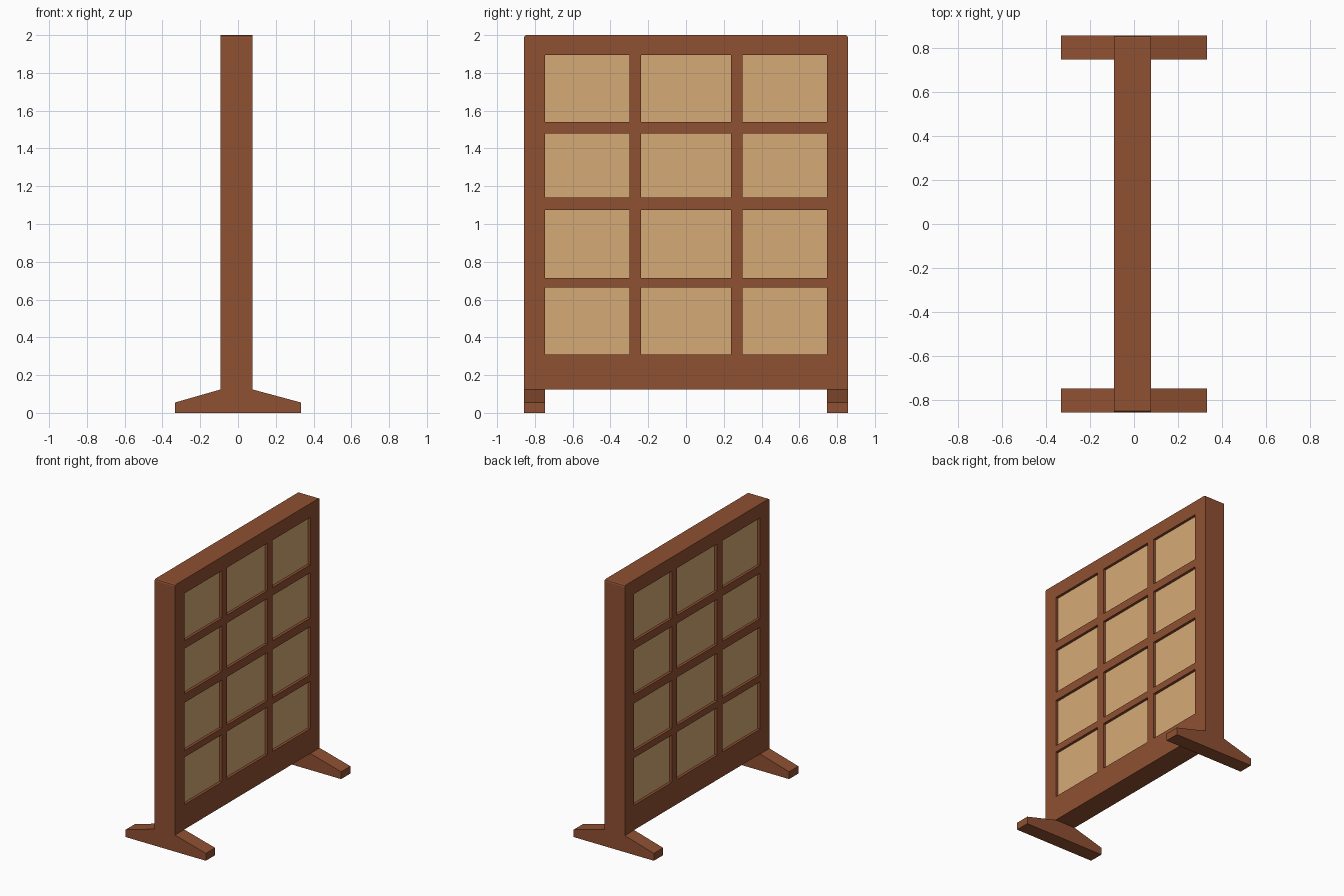
import bpy, bmesh

if "Cube" in bpy.data.objects:
    bpy.data.objects.remove(bpy.data.objects["Cube"])

X0, X1 = -0.092, 0.077      # thickness of the frame
FOOT_IN, SIDE = 0.747, 0.857


def material(name, rgb):
    m = bpy.data.materials.new(name)
    m.diffuse_color = (*rgb, 1)
    m.use_nodes = True
    m.node_tree.nodes["Principled BSDF"].inputs["Base Color"].default_value = m.diffuse_color
    return m


wood = material("brown_wood", (0.275, 0.08, 0.032))
paper = material("tan_paper", (0.665, 0.402, 0.178))


def finish(bm, name, mat):
    bmesh.ops.recalc_face_normals(bm, faces=bm.faces)
    me = bpy.data.meshes.new(name)
    bm.to_mesh(me)
    bm.free()
    me.materials.append(mat)
    ob = bpy.data.objects.new(name, me)
    bpy.context.collection.objects.link(ob)
    return ob


def extrude(bm, vec):
    r = bmesh.ops.extrude_face_region(bm, geom=bm.faces[:], use_keep_orig=True)
    verts = [g for g in r["geom"] if isinstance(g, bmesh.types.BMVert)]
    bmesh.ops.translate(bm, vec=vec, verts=verts)


# Lattice frame: grid of cells, every odd/odd cell is an opening
ys = [-SIDE, -FOOT_IN, -0.30, -0.238, 0.238, 0.30, FOOT_IN, SIDE]
zs = [0.124, 0.31, 0.665, 0.715, 1.075, 1.14, 1.48, 1.54, 1.895, 2.0]
bm = bmesh.new()
grid = [[bm.verts.new((X0, y, z)) for z in zs] for y in ys]
for i in range(len(ys) - 1):
    for j in range(len(zs) - 1):
        if not (i % 2 and j % 2):
            bm.faces.new((grid[i][j], grid[i + 1][j], grid[i + 1][j + 1], grid[i][j + 1]))
extrude(bm, (X1 - X0, 0, 0))
# Slightly eased upper corners
corners = [e for e in bm.edges
           if all(abs(v.co.y) > SIDE - 1e-4 and v.co.z > 1.999 for v in e.verts)]
bmesh.ops.bevel(bm, geom=corners, offset=0.012, segments=2, profile=0.5, affect='EDGES')
finish(bm, "lattice_frame", wood)

# Recessed panes, visible on both sides
e = 0.004
for i in range(1, len(ys) - 1, 2):
    for j in range(1, len(zs) - 1, 2):
        bm = bmesh.new()
        bm.faces.new([bm.verts.new((X0 + 0.02, y, z)) for y, z in (
            (ys[i] - e, zs[j] - e), (ys[i + 1] + e, zs[j] - e),
            (ys[i + 1] + e, zs[j + 1] + e), (ys[i] - e, zs[j + 1] + e))])
        extrude(bm, (X1 - X0 - 0.04, 0, 0))
        finish(bm, f"pane_{i // 2 + 1}_{j // 2 + 1}", paper)

# Tapered feet, one under each side
profile = [(-0.333, 0), (0.333, 0), (0.333, 0.055), (X1, 0.124), (X0, 0.124), (-0.333, 0.055)]
for name, y in (("front_foot", -SIDE), ("back_foot", FOOT_IN)):
    bm = bmesh.new()
    bm.faces.new([bm.verts.new((x, y, z)) for x, z in profile])
    extrude(bm, (0, SIDE - FOOT_IN, 0))
    finish(bm, name, wood)
